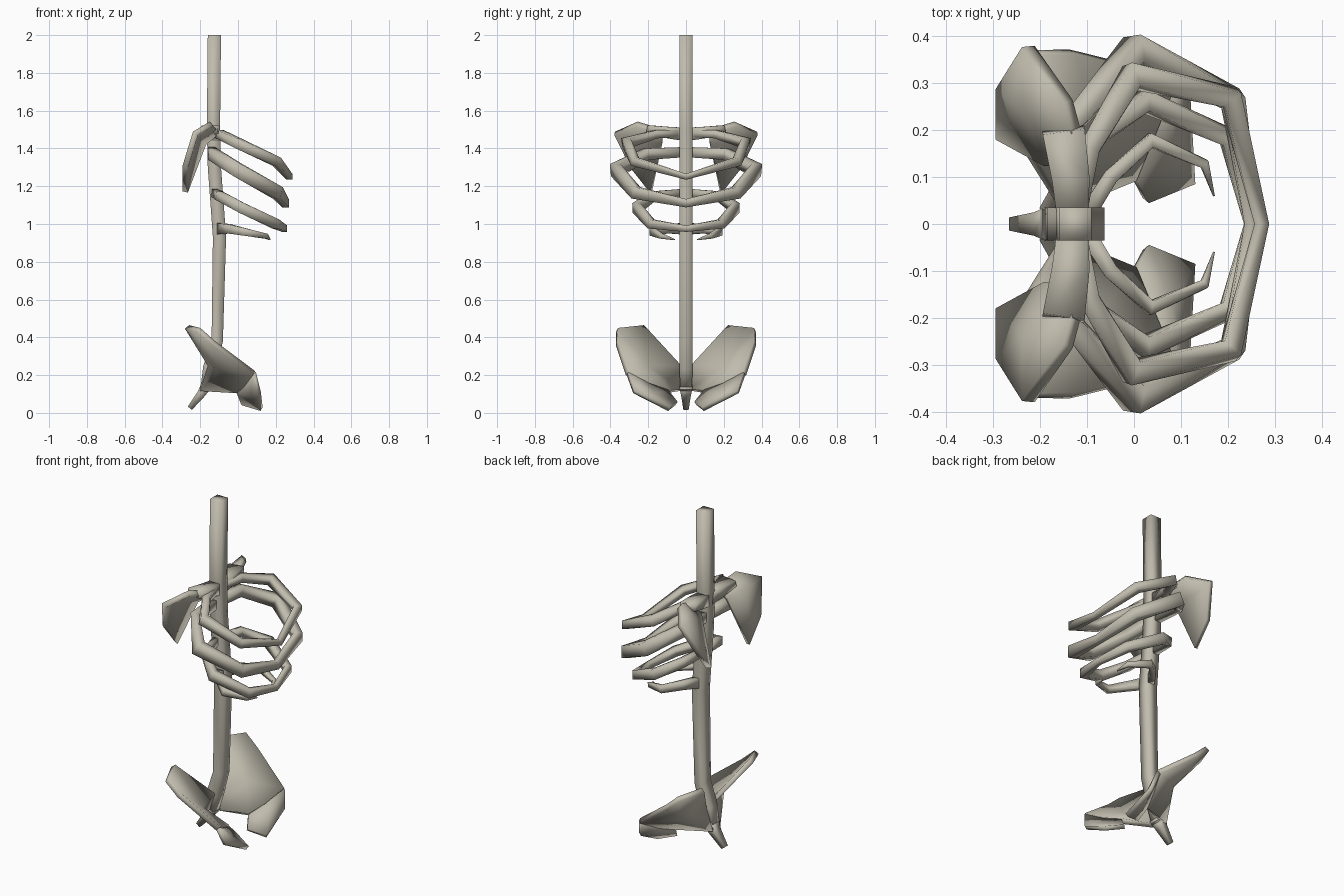
import bpy, bmesh
from mathutils import Vector

cube = bpy.data.objects.get("Cube")
if cube:
    bpy.data.objects.remove(cube, do_unlink=True)

bone = bpy.data.materials.new("aged_bone")
bone.use_nodes = True
COLOUR = (0.53, 0.50, 0.42, 1)
bone.diffuse_color = COLOUR
bone.node_tree.nodes["Principled BSDF"].inputs["Base Color"].default_value = COLOUR


def finish(name, bm, mirror, thickness=0):
    """Turn a bmesh into a smooth bone, thickened and mirrored across y if asked."""
    bmesh.ops.recalc_face_normals(bm, faces=bm.faces)
    for f in bm.faces:
        f.smooth = True
    mesh = bpy.data.meshes.new(name)
    bm.to_mesh(mesh)
    bm.free()
    mesh.materials.append(bone)
    obj = bpy.data.objects.new(name, mesh)
    bpy.context.collection.objects.link(obj)
    if thickness:
        mod = obj.modifiers.new("thickness", 'SOLIDIFY')
        mod.thickness = thickness
        mod.offset = 0
    if mirror:
        mod = obj.modifiers.new("mirror", 'MIRROR')
        mod.use_axis = (False, True, False)
        mod.merge_threshold = 0.002
    return obj


def tube(name, path, sizes, mirror=True, up=(0, 0, 1)):
    """Four-sided tapered bar along a path; sizes are half width and half height."""
    bm = bmesh.new()
    pts = [Vector(p) for p in path]
    rings = []
    for i, p in enumerate(pts):
        a, b = pts[max(i - 1, 0)], pts[min(i + 1, len(pts) - 1)]
        joins = mirror and i == len(pts) - 1 and abs(p.y) < 0.001
        t = Vector((0, -1, 0)) if joins else (b - a).normalized()
        side = t.cross(Vector(up)).normalized()
        top = side.cross(t)
        w, h = sizes[i]
        rings.append([bm.verts.new(p + side * w * u + top * h * v)
                      for u, v in ((-1, -1), (1, -1), (1, 1), (-1, 1))])
    for r, s in zip(rings, rings[1:]):
        for k in range(4):
            bm.faces.new((r[k], r[(k + 1) % 4], s[(k + 1) % 4], s[k]))
    bm.faces.new(rings[0])
    if not joins:
        bm.faces.new(rings[-1])
    return finish(name, bm, mirror)


def plate(name, outline, centre, thickness):
    """Thin dished bone: a fan from its centre to its outline."""
    bm = bmesh.new()
    c = bm.verts.new(centre)
    vs = [bm.verts.new(p) for p in outline]
    for i, v in enumerate(vs):
        bm.faces.new((c, v, vs[(i + 1) % len(vs)]))
    return finish(name, bm, True, thickness)


# Spine and tailbone
tube("spine",
     [(-.125, 0, 2), (-.13, 0, 1.5), (-.125, 0, 1.3), (-.11, 0, 1.1),
      (-.098, 0, .93), (-.11, 0, .38), (-.15, 0, .24), (-.175, 0, .12)],
     [(.035, .035)] * 5 + [(.035, .03), (.035, .035), (.03, .025)],
     mirror=False, up=(1, 0, 0))
tube("tailbone", [(-.165, 0, .15), (-.195, 0, .1), (-.255, 0, .025)],
     [(.035, .03), (.025, .022), (.014, .014)], mirror=False)

# Ribs, from the top down; the first three pairs meet at the chest
ribs = {
    "top_rib": ([(-.12, .02, 1.48), (-.095, .16, 1.475), (-.005, .315, 1.43),
                 (.205, .27, 1.33), (.272, 0, 1.25)], .024, .024),
    "second_rib": ([(-.14, .02, 1.38), (-.135, .21, 1.37), (0, .372, 1.285),
                    (.21, .265, 1.165), (.252, 0, 1.11)], .026, .034),
    "third_rib": ([(-.125, .02, 1.165), (-.1, .17, 1.15), (.02, .262, 1.085),
                   (.2, .185, 1.0), (.247, 0, .975)], .02, .026),
}
for name, (path, w, h) in ribs.items():
    tube(name, path, [(w * k, h * k) for k in (.8, .9, 1.1, .95, .65)])
tube("lowest_rib",
     [(-.1, .02, .975), (-.05, .1, .975), (.035, .178, .958),
      (.15, .128, .935), (.17, .06, .917)],
     [(.018, .03), (.016, .024), (.015, .02), (.01, .013), (.002, .003)])

# Shoulders: a bar from the spine and a dished blade
tube("shoulder_bar", [(-.13, .01, 1.475), (-.135, .1, 1.485), (-.15, .2, 1.505)],
     [(.033, .035), (.04, .03), (.045, .018)])
plate("shoulder_blade",
      [(-.105, .13, 1.49), (-.14, .26, 1.53), (-.225, .378, 1.48),
       (-.28, .29, 1.3), (-.28, .185, 1.17), (-.18, .13, 1.43)],
      (-.225, .245, 1.46), .032)

# Hips: a broad wing and a lower flap sharing a crease
front, crease, low = (.085, .31, .21), (.04, .2, .15), (0, .1, .115)
plate("hip_wing",
      [(-.27, .225, .455), (-.21, .365, .44), (-.13, .365, .37), front, crease,
       low, (-.19, .025, .12), (-.145, .03, .25)],
      (-.09, .21, .24), .03)
plate("hip_flap",
      [front, (.11, .275, .11), (.125, .09, .02), (.025, .05, .05), low, crease],
      (.075, .18, .095), .025)
